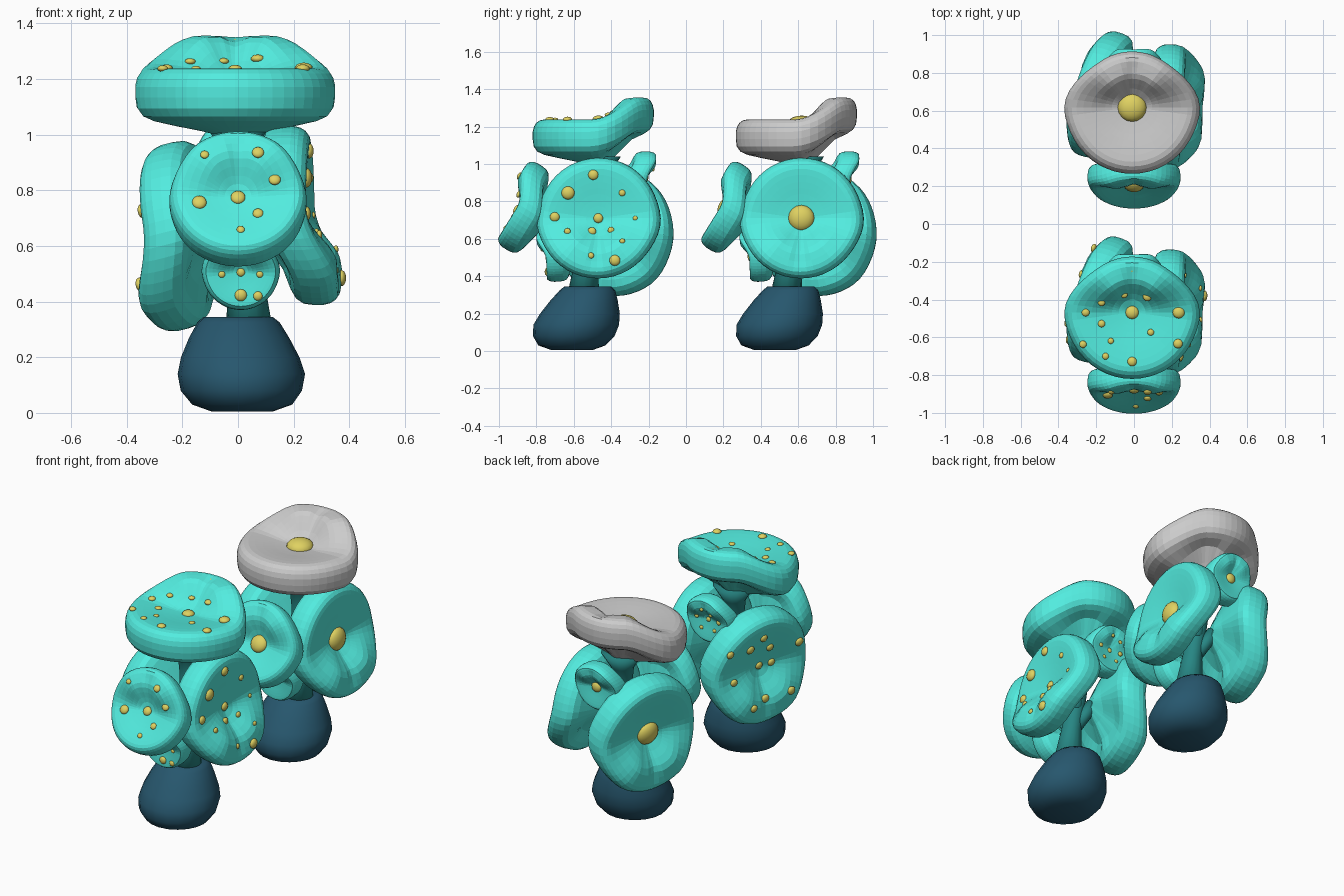
import bpy, bmesh, math
from mathutils import Vector

if "Cube" in bpy.data.objects:
    bpy.data.objects.remove(bpy.data.objects["Cube"])

def material(name, rgb):
    m = bpy.data.materials.new(name)
    m.diffuse_color = (*rgb, 1)
    m.use_nodes = True
    m.node_tree.nodes["Principled BSDF"].inputs["Base Color"].default_value = m.diffuse_color
    return m

TEAL = material("teal", (0.085, 0.84, 0.74))
STEM = material("dark_teal", (0.02, 0.24, 0.23))
BASE = material("deep_blue", (0.02, 0.095, 0.155))
GOLD = material("gold", (0.74, 0.64, 0.12))

def finish(bm, name, mat, smooth):
    bmesh.ops.recalc_face_normals(bm, faces=bm.faces)
    me = bpy.data.meshes.new(name)
    bm.to_mesh(me)
    bm.free()
    ob = bpy.data.objects.new(name, me)
    bpy.context.collection.objects.link(ob)
    if mat:
        me.materials.append(mat)
    for p in me.polygons:
        p.use_smooth = smooth
    return ob

# Skin a list of rings and cap both ends
def loft(name, rings, mat, smooth=False):
    bm = bmesh.new()
    vs = [[bm.verts.new(p) for p in ring] for ring in rings]
    n = len(rings[0])
    for a, b in zip(vs, vs[1:]):
        for i in range(n):
            j = (i + 1) % n
            bm.faces.new((a[i], a[j], b[j], b[i]))
    bm.faces.new(vs[0])
    bm.faces.new(vs[-1])
    return finish(bm, name, mat, smooth)

def circle(c, r, s, f, n):
    return [Vector(c) + r * (math.cos(2 * math.pi * i / n) * s + math.sin(2 * math.pi * i / n) * f)
            for i in range(n)]

def tube(name, p, q, r0, r1, mat):
    p, q = Vector(p), Vector(q)
    d = (q - p).normalized()
    s = d.orthogonal().normalized()
    f = d.cross(s)
    loft(name, [circle(p, r0, s, f, 16), circle(q, r1, s, f, 16)], mat, True)

def step(a, b, x):
    t = min(1, max(0, (x - a) / (b - a)))
    return t * t * (3 - 2 * t)

# Disc cross-section (radius, height), face first then rolled rim and back
FACE = [(.02, -.045), (.1, -.042), (.2, -.035), (.3, -.026), (.4, -.015), (.5, -.002), (.6, .01),
        (.72, .022), (.82, .028)]
RIM = [(.89, .015), (.945, -.025), (.98, -.08), (1, -.16), (1, -.27), (.985, -.38), (.93, -.46),
       (.82, -.51), (.6, -.56), (.35, -.61), (.15, -.66)]

# Raised lip on the fold side, with a crease down its middle; pinch draws the lip inward
def shape(r, h, th, pinch):
    d = abs(math.degrees((th - math.pi / 2 + math.pi) % (2 * math.pi) - math.pi))
    lip = step(98, 34, d)
    k = step(.06, .62, r)
    h += .335 * k * lip - .05 * step(18, 0, d) * k * step(.95, .6, r)
    r *= 1 - k * (pinch * lip - .03 * math.exp(-((d - 85) / 18) ** 2))
    return r, h

def face_height(u, v):
    r, th = math.hypot(u, v), math.atan2(v, u)
    for (r0, h0), (r1, h1) in zip(FACE, FACE[1:]):
        if r <= r1:
            return shape(r, h0 + (h1 - h0) * max(0, (r - r0) / (r1 - r0)), th, 0)[1]
    return shape(r, FACE[-1][1], th, 0)[1]

def frame(n, f):
    n = Vector(n).normalized()
    f = Vector(f)
    f = (f - f.dot(n) * n).normalized()
    return f.cross(n), f, n

def disc(name, c, R, axes, thick, pinch, mat, seg=48):
    s, f, n = axes
    rings = []
    for r, h in FACE + [(r, h * thick) for r, h in RIM]:
        ring = []
        for i in range(seg):
            th = 2 * math.pi * i / seg
            rr, hh = shape(r, h, th, pinch)
            ring.append(c + R * (rr * math.cos(th) * s + rr * math.sin(th) * f + hh * n))
        rings.append(ring)
    loft(name, rings, mat)

# Gold beads sitting on a disc face; spots are (u, v, size) in disc radii
def beads(name, c, R, axes, spots):
    s, f, n = axes
    bm = bmesh.new()
    for u, v, size in spots:
        p = c + R * (u * s + v * f + face_height(u, v) * n)
        new = bmesh.ops.create_uvsphere(bm, u_segments=16, v_segments=10, radius=size * R)["verts"]
        for w in new:
            w.co = p + w.co.x * s + w.co.y * f + w.co.z * .6 * n
    finish(bm, name, GOLD, True)

# Bead positions per disc
CAP_SPOTS = [(0, 0, .1), (-.7, 0, .06), (.7, 0, .09), (-.46, -.17, .055), (-.46, .15, .055),
             (-.12, .27, .055), (.23, .24, .07), (0, .64, .05), (-.74, -.48, .055),
             (-.32, -.43, .045), (.28, -.3, .05), (.69, -.47, .07), (-.4, -.66, .05), (0, -.74, .07)]
FRONT_SPOTS = [(0, 0, .11), (-.58, -.12, .11), (.55, .2, .09), (.3, .55, .09), (-.5, .52, .065),
               (.3, -.3, .08), (.04, -.6, .06)]
RIGHT_SPOTS = [(0, 0, .08), (.5, -.42, .11), (.08, -.72, .085), (.72, -.02, .08), (.5, .22, .055),
               (.1, .22, .07), (-.22, .2, .055), (-.4, -.42, .055), (-.62, 0, .04),
               (-.42, .38, .045), (-.3, .7, .09), (.1, .62, .05)]
LEFT_SPOTS = [(0, 0, .07), (-.25, 0, .07), (.3, -.45, .08), (.05, -.62, .07), (-.15, -.35, .07),
              (.75, -.5, .07), (.6, .1, .07), (-.5, .45, .08), (0, .5, .08), (.3, .55, .07),
              (-.75, -.3, .08)]
SMALL_SPOTS = [(0, 0, .1), (.5, 0, .1), (-.5, .05, .09), (.3, .35, .08), (-.3, -.4, .08), (.3, -.4, .08),
               (-.1, .5, .08)]
LOW_SPOTS = [(0, -.6, .16), (.45, -.62, .12), (0, 0, .11), (.5, -.05, .09), (-.5, -.05, .09), (.2, .3, .1)]
# name, centre, radius, facing, fold direction, thickness, pinch, beads
DISCS = [
    ("top_disc", (-.01, -.468, 1.228), .352, (0, 0, 1), (0, 1, 0), 1, .16, CAP_SPOTS),
    ("front_disc", (0, -.888, .78), .24, (0, -.85, .53), (0, 0, 1), 1.1, 0, FRONT_SPOTS),
    ("right_disc", (.25, -.47, .71), .322, (1, -.06, 0), (0, 0, -1), 1, 0, RIGHT_SPOTS),
    ("left_disc", (-.24, -.38, .63), .332, (-.95, .29, -.24), (0, 0, -1), 1, 0, LEFT_SPOTS),
    ("low_front_disc", (.01, -.745, .505), .137, (0, -1, -.05), (0, 0, 1), 1.6, 0, LOW_SPOTS),
    ("back_disc", (0, -.213, .92), .147, (0, 1, 0), (0, 0, 1), 1.5, 0, SMALL_SPOTS),
]

# Leaning base outline: z, centre x, centre y, radius
POT = [(.005, .015, -.61, .11), (.03, .015, -.61, .18), (.08, .012, -.6, .218), (.14, .012, -.587, .229),
       (.2, .008, -.567, .213), (.27, .004, -.545, .18), (.325, .002, -.527, .148), (.345, 0, -.525, .125)]
X, Y = Vector((1, 0, 0)), Vector((0, 1, 0))

for prefix, dy, spotted in (("spotted", 0, True), ("plain", 1.086, False)):
    off = Vector((0, dy, 0))
    loft(prefix + "_base", [circle(Vector((x, y, z)) + off, r, X, Y, 20) for z, x, y, r in POT], BASE, True)
    # trunk with flared neck under the top disc
    trunk = [(.3, .04, -.55, .085), (.5, .03, -.53, .06), (.85, 0, -.48, .05), (.95, 0, -.47, .065),
             (1.04, 0, -.468, .12)]
    loft(prefix + "_trunk", [circle(Vector((x, y, z)) + off, r, X, Y, 16) for z, x, y, r in trunk], STEM, True)
    for name, c, R, n, f, thick, pinch, spots in DISCS:
        c = Vector(c) + off
        axes = frame(n, f)
        disc(f"{prefix}_{name}", c, R, axes, thick, pinch,
             None if name == "top_disc" and not spotted else TEAL)
        beads(f"{prefix}_{name}_beads", c, R, axes, spots if spotted else [(0, 0, .22)])
        if name != "top_disc":
            root = Vector((.01, -.51, c.z - .1)) + off
            tube(f"{prefix}_{name}_stalk", root, c - axes[2] * R * .6 * thick, .035, .04, STEM)
